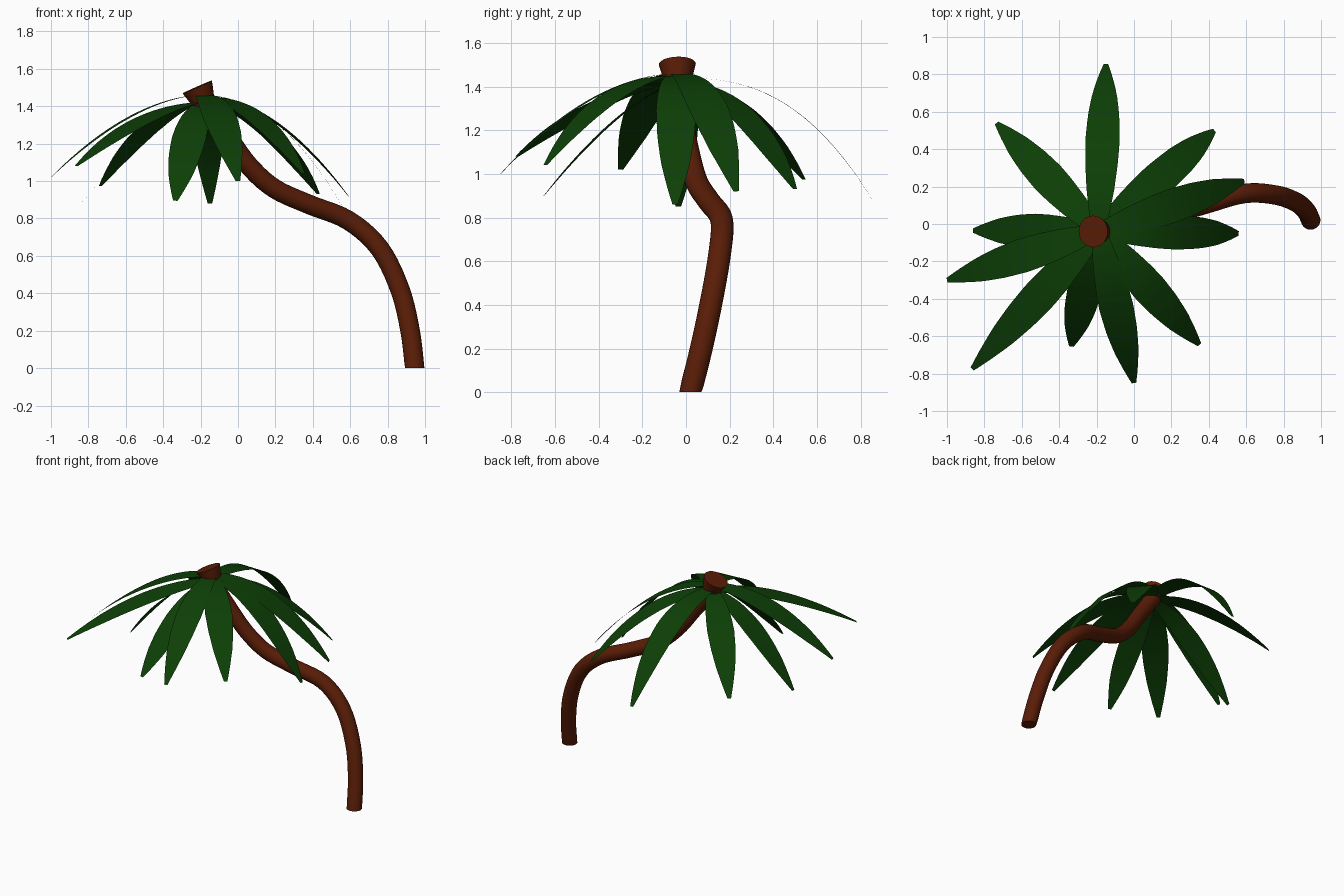
import bpy, bmesh, math
from mathutils import Vector
from mathutils.geometry import interpolate_bezier

if "Cube" in bpy.data.objects:
    bpy.data.objects.remove(bpy.data.objects["Cube"])


def material(name, color):
    m = bpy.data.materials.new(name)
    m.diffuse_color = (*color, 1)
    m.use_nodes = True
    m.node_tree.nodes["Principled BSDF"].inputs["Base Color"].default_value = m.diffuse_color
    return m


def finish(name, bm, mat):
    me = bpy.data.meshes.new(name)
    bm.to_mesh(me)
    bm.free()
    ob = bpy.data.objects.new(name, me)
    bpy.context.collection.objects.link(ob)
    me.materials.append(mat)
    bpy.context.view_layer.objects.active = ob
    ob.select_set(True)
    bpy.ops.object.shade_smooth_by_angle(angle=math.radians(40))
    ob.select_set(False)


def lerp_table(table, t):
    for (a, va), (b, vb) in zip(table, table[1:]):
        if t <= b:
            return va + (vb - va) * (t - a) / (b - a)
    return table[-1][1]


bark = material("bark", (0.10, 0.012, 0.002))
green = material("leaf_green", (0.004, 0.05, 0.002))

# Trunk: tube swept along a winding path, flared at the top
path = [Vector(p) for p in (
    (.945, .02, 0), (.92, .07, .2), (.866, .117, .42), (.757, .155, .64),
    (.59, .163, .79), (.38, .105, .875), (.195, .05, .96), (.06, .015, 1.08),
    (-.05, -.015, 1.23), (-.165, -.035, 1.39), (-.218, -.04, 1.503))]
radii = [.052] * 9 + [.055, .085]
ends = [path[0] * 2 - path[1]] + path + [path[-1] * 2 - path[-2]]
pts, rad = [], []
for i in range(len(path) - 1):
    p0, p1, p2, p3 = ends[i:i + 4]
    seg = interpolate_bezier(p1, p1 + (p2 - p0) / 6, p2 - (p3 - p1) / 6, p2, 6)
    for k in range(5):
        pts.append(seg[k])
        rad.append(radii[i] + (radii[i + 1] - radii[i]) * k / 5)
pts.append(path[-1])
rad.append(radii[-1])

bm = bmesh.new()
SIDES = 24
rings = []
for i, p in enumerate(pts):
    d = (pts[min(i + 1, len(pts) - 1)] - pts[max(i - 1, 0)]).normalized()
    u = Vector((0, 1, 0)).cross(d).normalized()
    v = d.cross(u)
    ring = []
    for k in range(SIDES):
        a = 2 * math.pi * k / SIDES
        co = p + (u * math.cos(a) + v * math.sin(a)) * rad[i]
        if i == 0:
            co.z = 0
        ring.append(bm.verts.new(co))
    rings.append(ring)
for r, s in zip(rings, rings[1:]):
    for k in range(SIDES):
        j = (k + 1) % SIDES
        bm.faces.new((r[k], r[j], s[j], s[k]))
bm.faces.new(rings[0][::-1])
bm.faces.new(rings[-1])
finish("trunk", bm, bark)

# Leaves: tip position, height at the crown, droop exponent, tip bluntness
leaves = [
    ((-.15, .855, .88), 1.44, 2.6, 1), ((.43, .50, .93), 1.42, 2.0, .8),
    ((.59, .23, .92), 1.46, 1.9, 1), ((.56, -.05, .86), 1.45, 2.2, .85),
    ((.35, -.645, 1.04), 1.45, 2.1, 1), ((0, -.85, 1.0), 1.46, 1.9, 1),
    ((-.335, -.655, .895), 1.41, 1.5, .85), ((-.865, -.775, 1.08), 1.42, 1.7, 1),
    ((-1.0, -.30, 1.02), 1.46, 1.8, 1), ((-.86, -.035, .85), 1.41, 1.6, 1),
    ((-.735, .54, .975), 1.42, 1.8, 1)]
half_width = [(0, .04), (.2, .074), (.33, .087), (.45, .092), (.6, .084),
              (.75, .066), (.9, .036), (1, .012)]
N = 20
for n, (tip, z0, power, blunt) in enumerate(leaves):
    tip = Vector(tip)
    base = Vector((-.19, -.038, z0))
    flat = Vector((tip.x - base.x, tip.y - base.y, 0))
    side = Vector((-flat.y, flat.x, 0)).normalized()
    # leaves close to a main axis are rolled partly level with the other axis
    axis = None
    if max(abs(side.x), abs(side.y)) > .93:
        axis = Vector((round(side.x), round(side.y), 0))
    spine = []
    for i in range(N + 1):
        f = i / N
        p = base + flat * f
        p.z = z0 + (tip.z - z0) * f ** power
        spine.append(p)
    length = [0]
    for a, b in zip(spine, spine[1:]):
        length.append(length[-1] + (b - a).length)
    bm = bmesh.new()
    prev = None
    for i, (p, l) in enumerate(zip(spine, length)):
        t = l / length[-1]
        w = lerp_table(half_width, t if t < .45 else .45 + .55 * ((t - .45) / .55) ** (1 / blunt))
        s = side
        if axis:
            d = (spine[min(i + 1, N)] - spine[max(i - 1, 0)]).normalized()
            s = side.lerp((axis - d * axis.dot(d)).normalized(), .65).normalized()
        row = [bm.verts.new(p + s * w * k) for k in (-1, 0, 1)]
        if prev:
            for k in (0, 1):
                bm.faces.new((prev[k], row[k], row[k + 1], prev[k + 1]))
        prev = row
    bm.normal_update()
    if sum(f.normal.z for f in bm.faces) < 0:
        bmesh.ops.reverse_faces(bm, faces=bm.faces[:])
    finish(f"leaf_{n + 1}", bm, green)
